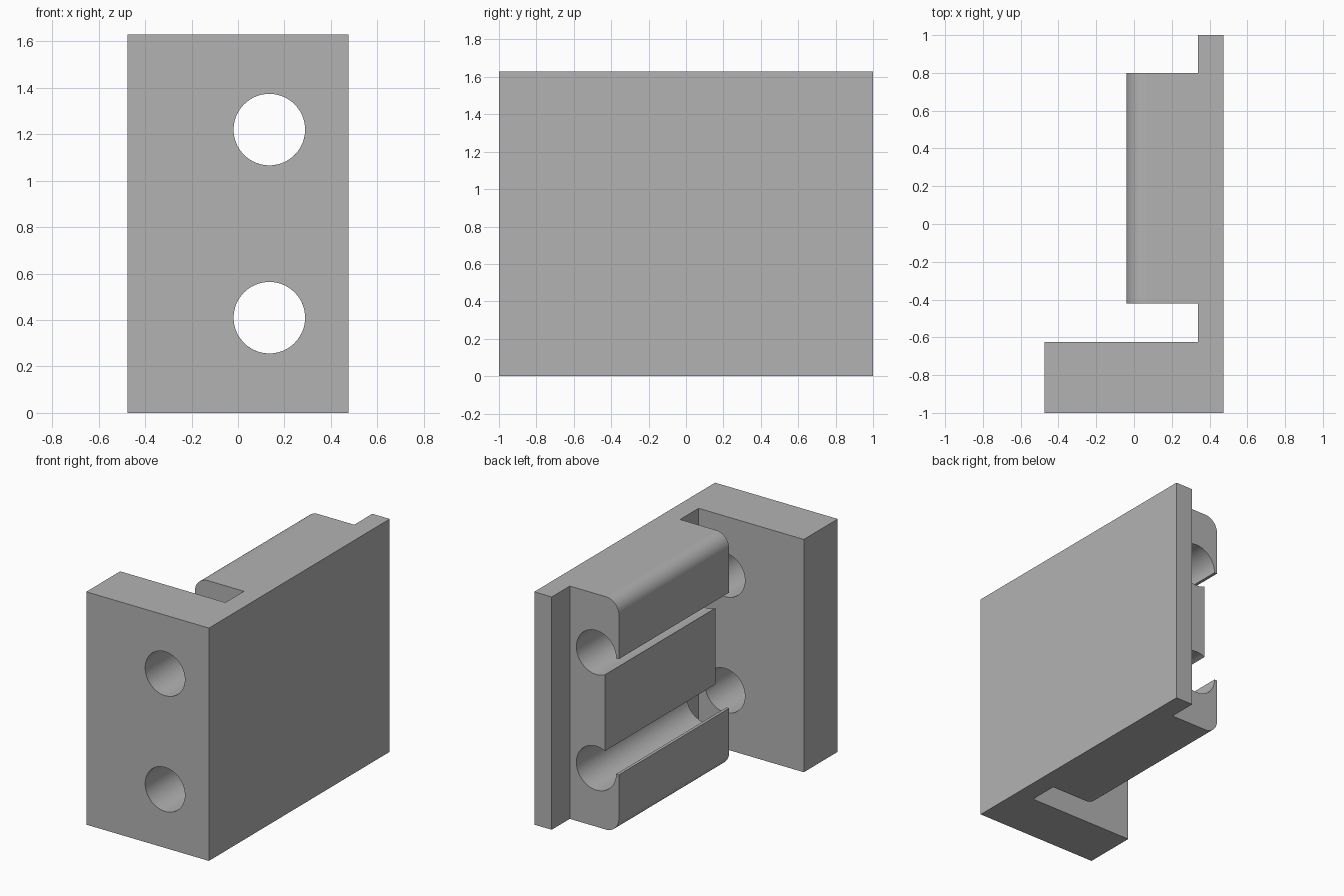
import bpy
import bmesh
from math import cos, sin, pi, acos, radians

if "Cube" in bpy.data.objects:
    bpy.data.objects.remove(bpy.data.objects["Cube"])

HEIGHT, MID = 1.63, 0.815
HOLE_X, HOLE_Z, HOLE_R = 0.135, 0.41, 0.154
PLATE_X, JAW_X, CORE_X, ROUND = 0.34, -0.04, 0.067, 0.1

grey = bpy.data.materials.new("plain grey")
grey.use_nodes = True
colour = (0.45, 0.45, 0.45, 1)
grey.diffuse_color = colour
grey.node_tree.nodes["Principled BSDF"].inputs["Base Color"].default_value = colour


def arc(cx, cz, r, start, end, steps):
    angles = [start + (end - start) * i / steps for i in range(steps + 1)]
    return [(cx + r * cos(a), cz + r * sin(a)) for a in angles]


def extrude(name, points, place, offset):
    """Extrude a flat outline, placed in space by a function, along an offset."""
    bm = bmesh.new()
    face = bm.faces.new([bm.verts.new(place(p)) for p in points])
    grown = bmesh.ops.extrude_face_region(bm, geom=[face])["geom"]
    verts = [g for g in grown if isinstance(g, bmesh.types.BMVert)]
    bmesh.ops.translate(bm, verts=verts, vec=offset)
    bmesh.ops.recalc_face_normals(bm, faces=bm.faces)
    mesh = bpy.data.meshes.new(name)
    bm.to_mesh(mesh)
    bm.free()
    mesh.materials.append(grey)
    obj = bpy.data.objects.new(name, mesh)
    bpy.context.collection.objects.link(obj)
    return obj


def combine(target, tool, operation):
    """Apply a boolean and remove the tool."""
    mod = target.modifiers.new(operation, 'BOOLEAN')
    mod.operation, mod.solver, mod.object = operation, 'EXACT', tool
    bpy.context.view_layer.objects.active = target
    bpy.ops.object.modifier_apply(modifier=mod.name)
    bpy.data.objects.remove(tool)


# Side plate with the front flange
outline = [(0.475, -1), (0.475, 1), (PLATE_X, 1), (PLATE_X, -0.625),
           (-0.475, -0.625), (-0.475, -1)]
bracket = extrude("slotted_bracket", outline, lambda p: (p[0], p[1], 0), (0, 0, HEIGHT))

# Two round holes through the flange
for z in (HOLE_Z, HEIGHT - HOLE_Z):
    circle = arc(HOLE_X, z, HOLE_R, 0, 2 * pi, 64)[:-1]
    cutter = extrude("hole_cutter", circle, lambda p: (p[0], -1.1, p[1]), (0, 0.6, 0))
    combine(bracket, cutter, 'DIFFERENCE')

# Jaw block: rounded outer corners, open round grooves, recessed core
groove_end = 2 * pi + acos((CORE_X - HOLE_X) / HOLE_R)
half = [(PLATE_X, 0)]
half += arc(JAW_X + ROUND, ROUND, ROUND, 1.5 * pi, pi, 16)
half += [(JAW_X, HOLE_Z)]
half += arc(HOLE_X, HOLE_Z, HOLE_R, pi, groove_end, 52)
profile = half + [(x, 2 * MID - z) for x, z in reversed(half)]
jaw = extrude("jaw_block", profile, lambda p: (p[0], -0.42, p[1]), (0, 1.22, 0))
combine(bracket, jaw, 'UNION')

# Merge coplanar faces, then smooth only the curved ones
bm = bmesh.new()
bm.from_mesh(bracket.data)
bmesh.ops.remove_doubles(bm, verts=bm.verts, dist=0.0001)
bmesh.ops.dissolve_limit(bm, angle_limit=radians(1), verts=bm.verts, edges=bm.edges)
bm.to_mesh(bracket.data)
bm.free()
bpy.ops.object.select_all(action='DESELECT')
bracket.select_set(True)
bpy.context.view_layer.objects.active = bracket
bpy.ops.object.shade_smooth_by_angle(angle=radians(30))
for face in bracket.data.polygons:
    if max(abs(c) for c in face.normal) > 0.9999:
        face.use_smooth = False
